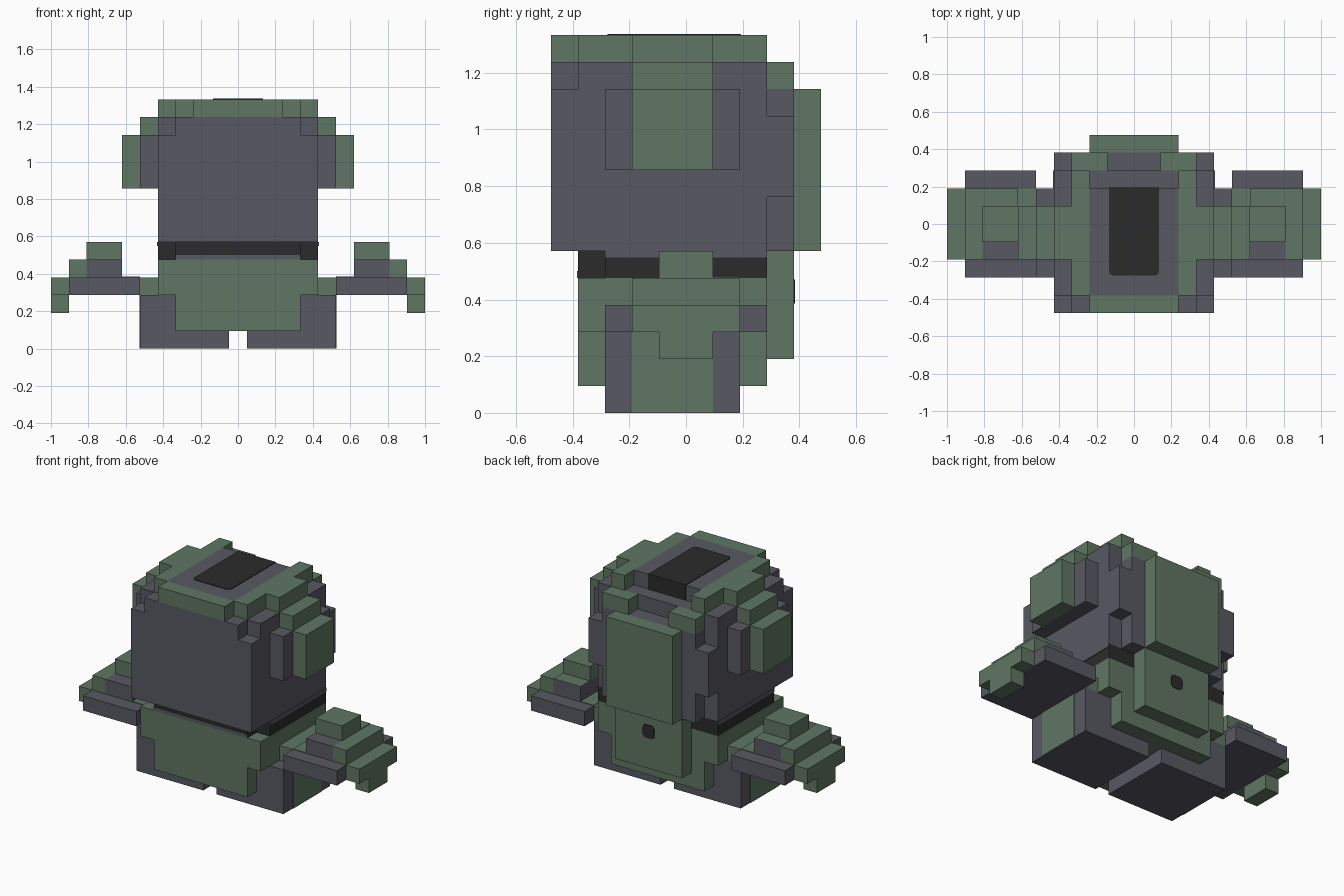
import bpy, bmesh
from mathutils import Vector

if "Cube" in bpy.data.objects:
    bpy.data.objects.remove(bpy.data.objects["Cube"])

U = 2 / 21    # one block
T = 0.04      # painted plate thickness, in blocks


def material(name, color):
    m = bpy.data.materials.new(name)
    m.use_nodes = True
    m.diffuse_color = (*color, 1)
    bsdf = next(n for n in m.node_tree.nodes if n.type == 'BSDF_PRINCIPLED')
    bsdf.inputs["Base Color"].default_value = (*color, 1)
    bsdf.inputs["Roughness"].default_value = 0.8
    return m


GREEN = material("sage green", (0.115, 0.18, 0.125))
GRAY = material("slate gray", (0.098, 0.1, 0.122))
BLACK = material("charcoal black", (0.024, 0.024, 0.024))


def box(name, mat, x, y, z, mirror=False, round_rule=None):
    """Block from (min, max) spans; round_rule picks edges to round by direction and middle."""
    bm = bmesh.new()
    bmesh.ops.create_cube(bm, size=1)
    for v in bm.verts:
        v.co = Vector([(s[0] if c < 0 else s[1]) * U for c, s in zip(v.co, (x, y, z))])
    if round_rule:
        edges = [e for e in bm.edges
                 if round_rule(e.verts[1].co - e.verts[0].co,
                               (e.verts[0].co + e.verts[1].co) / 2)]
        bmesh.ops.bevel(bm, geom=edges, offset=0.25 * U, segments=3,
                        profile=0.5, affect='EDGES')
    bmesh.ops.recalc_face_normals(bm, faces=bm.faces)
    mesh = bpy.data.meshes.new(name)
    bm.to_mesh(mesh)
    bm.free()
    mesh.materials.append(mat)
    ob = bpy.data.objects.new(name, mesh)
    bpy.context.collection.objects.link(ob)
    if mirror:
        ob.modifiers.new("mirror", 'MIRROR').use_axis = (True, False, False)
    return ob


def mid(w):
    return (-w, w)


# Head shell
box("head", GRAY, mid(4.5), (-5, 3), (6, 12))
box("head_upper", GRAY, mid(4.5), (-4, 3), (12, 13))
box("head_brow", GRAY, mid(3.5), (-5, -4), (12, 13))
box("head_back", GRAY, mid(3.5), (3, 4), (6, 12))
box("head_back_side", GRAY, (3.5, 4.5), (3, 4), (8, 11), True)
box("back_corner", GREEN, (1.5, 3.5), (3, 4), (12, 13), True)

# Crown with open back and dark window
box("crown_front", GREEN, mid(2.5), (-5, -4), (13, 14))
box("crown_side", GREEN, (2.5, 3.5), (-4, 3), (13, 14), True)
box("crown_edge", GREEN, (3.5, 4.5), (-2, 1), (13, 14), True)
box("crown_top", GRAY, mid(2.5), (-4, 2), (13, 14))
box("window_top", BLACK, mid(1.4), (-2.9, 2 + T), (14, 14 + T),
    round_rule=lambda d, c: abs(d.z) > 0 and abs(d.x) + abs(d.y) < 1e-6 and c.y < 0)
box("window_back", BLACK, mid(1.4), (2, 2 + T), (13, 14))

# Ears
box("ear_base", GRAY, (4.5, 5.5), (-3, 2), (9, 12), True)
box("ear_cap", GREEN, (4.5, 5.5), (-2, 1), (12, 13), True)
box("ear_pad", GREEN, (5.5, 6.5), (-2, 1), (9, 12), True)

# Neck with gray trim
box("neck_center", BLACK, mid(3.5), (-4, 3), (5, 6))
box("neck_side", BLACK, (3.5, 4.5), (-3, 3), (5, 6), True)
box("neck_front_trim", GRAY, mid(3.5), (-4 - T, -4), (5, 5.25))
box("neck_side_trim", GRAY, (4.5, 4.5 + T), (-3, 3), (5.75, 6), True)

# Body
box("body", GREEN, mid(3.5), (-4, 3), (1, 5))
box("body_side", GREEN, (3.5, 4.5), (-4, 3), (3, 5), True)

# Backpack
box("upper_tank", GREEN, mid(2.5), (4, 5), (6, 12))
box("lower_tank", GREEN, mid(2.5), (3, 4), (2, 6))
box("tank_button", BLACK, mid(0.45), (4, 4 + T), (4.05, 4.95),
    round_rule=lambda d, c: abs(d.y) > 0 and abs(d.x) + abs(d.z) < 1e-6)

# Legs
box("leg", GRAY, (0.5, 5.5), (-3, 2), (0, 3), True)
box("leg_stripe", GREEN, (5.5, 5.5 + T), (-2, 1), (0, 3), True)

# Arms and hands
box("shoulder", GREEN, (4.5, 5.5), (-2, 2), (3, 4), True)
box("arm", GRAY, (5.5, 9.5), (-3, 3), (3, 4), True)
box("arm_panel", GREEN, (5.5, 6.5), (-2, 2), (4, 4 + T), True)
box("knuckle", GRAY, (6.5, 8.5), (-2, 2), (4, 5), True)
box("knuckle_panel", GREEN, (6.5, 8.5), (1, 2), (5, 5 + T), True)
box("knuckle_end", GREEN, (8.5, 9.5), (-2, 2), (4, 5), True)
box("knuckle_cap", GREEN, (6.5, 8.5), (-1, 1), (5, 6), True)
box("hand", GREEN, (9.5, 10.5), (-2, 2), (3, 4), True)
box("finger", GREEN, (9.5, 10.5), (-1, 1), (2, 3), True)
